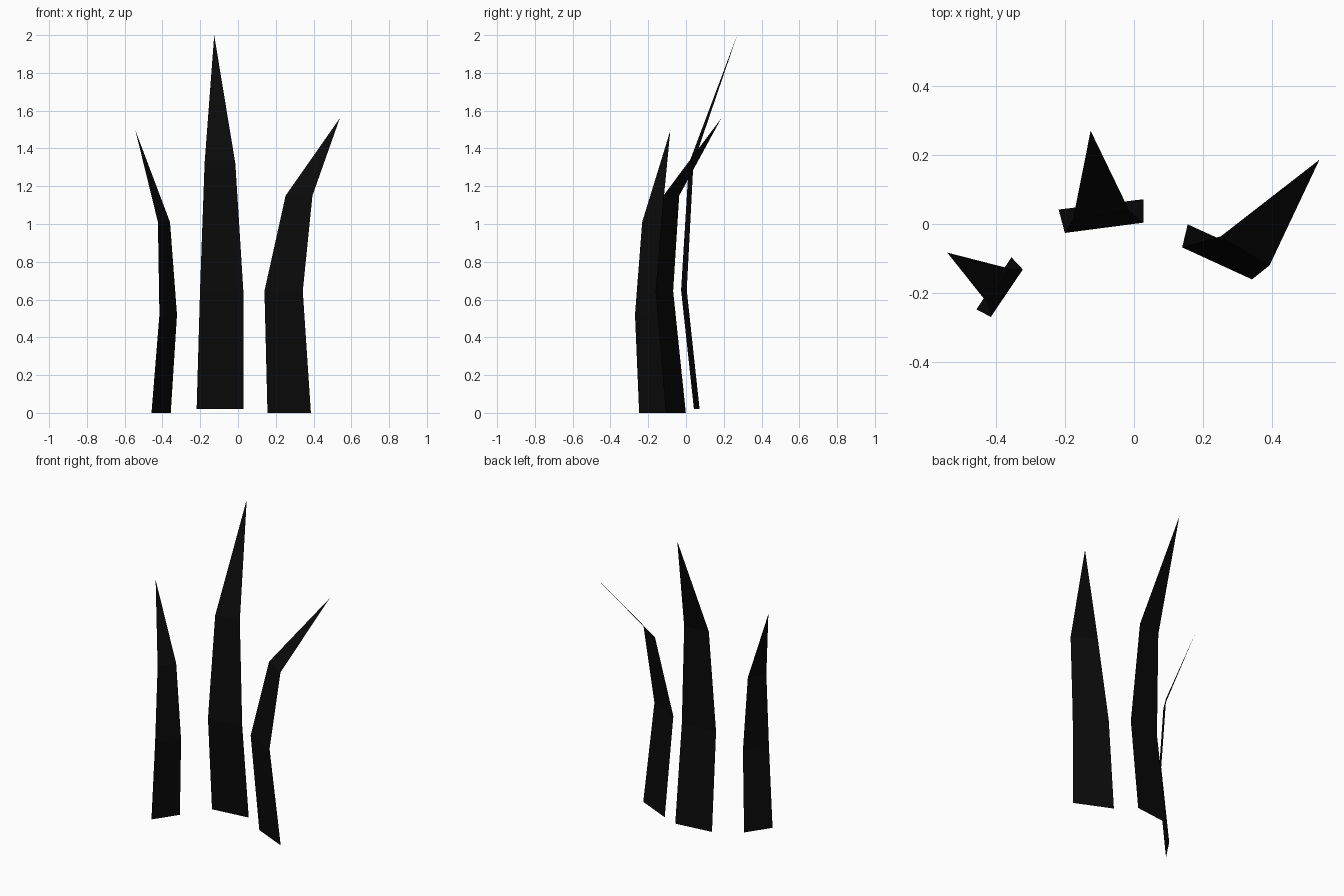
import bpy
import bmesh

if "Cube" in bpy.data.objects:
    bpy.data.objects.remove(bpy.data.objects["Cube"])

# Near-black material shared by all blades
black = bpy.data.materials.new("black")
black.diffuse_color = (0.003, 0.003, 0.003, 1)
black.use_nodes = True
black.node_tree.nodes["Principled BSDF"].inputs["Base Color"].default_value = black.diffuse_color


def blade(name, rows, tip):
    """Flat bent strip: each row is (z, left xy, right xy), closed by a pointed tip."""
    bm = bmesh.new()
    pairs = [[bm.verts.new((x, y, z)) for x, y in (left, right)]
             for z, left, right in rows]
    for (a, b), (c, d) in zip(pairs, pairs[1:]):
        bm.faces.new((a, b, d, c))
    bm.faces.new((*pairs[-1], bm.verts.new(tip)))
    mesh = bpy.data.meshes.new(name)
    bm.to_mesh(mesh)
    bm.free()
    mesh.materials.append(black)
    obj = bpy.data.objects.new(name, mesh)
    bpy.context.collection.objects.link(obj)
    return obj


# Tall middle blade, leaning back at the tip
blade("grass_blade_middle", [
    (0.02, (-0.219, 0.042), (0.028, 0.072)),
    (0.65, (-0.201, -0.026), (0.028, 0.004)),
    (1.32, (-0.177, 0.015), (-0.014, 0.039)),
], (-0.126, 0.271, 2.0))

# Right blade, bending outwards and back
blade("grass_blade_right", [
    (0.0, (0.156, -0.001), (0.386, -0.106)),
    (0.645, (0.140, -0.068), (0.343, -0.161)),
    (1.15, (0.252, -0.036), (0.394, -0.12)),
], (0.539, 0.187, 1.56))

# Short left blade, turned sideways
blade("grass_blade_left", [
    (0.0, (-0.458, -0.248), (-0.356, -0.097)),
    (0.52, (-0.416, -0.27), (-0.323, -0.132)),
    (1.01, (-0.424, -0.232), (-0.36, -0.13)),
], (-0.543, -0.083, 1.495))
